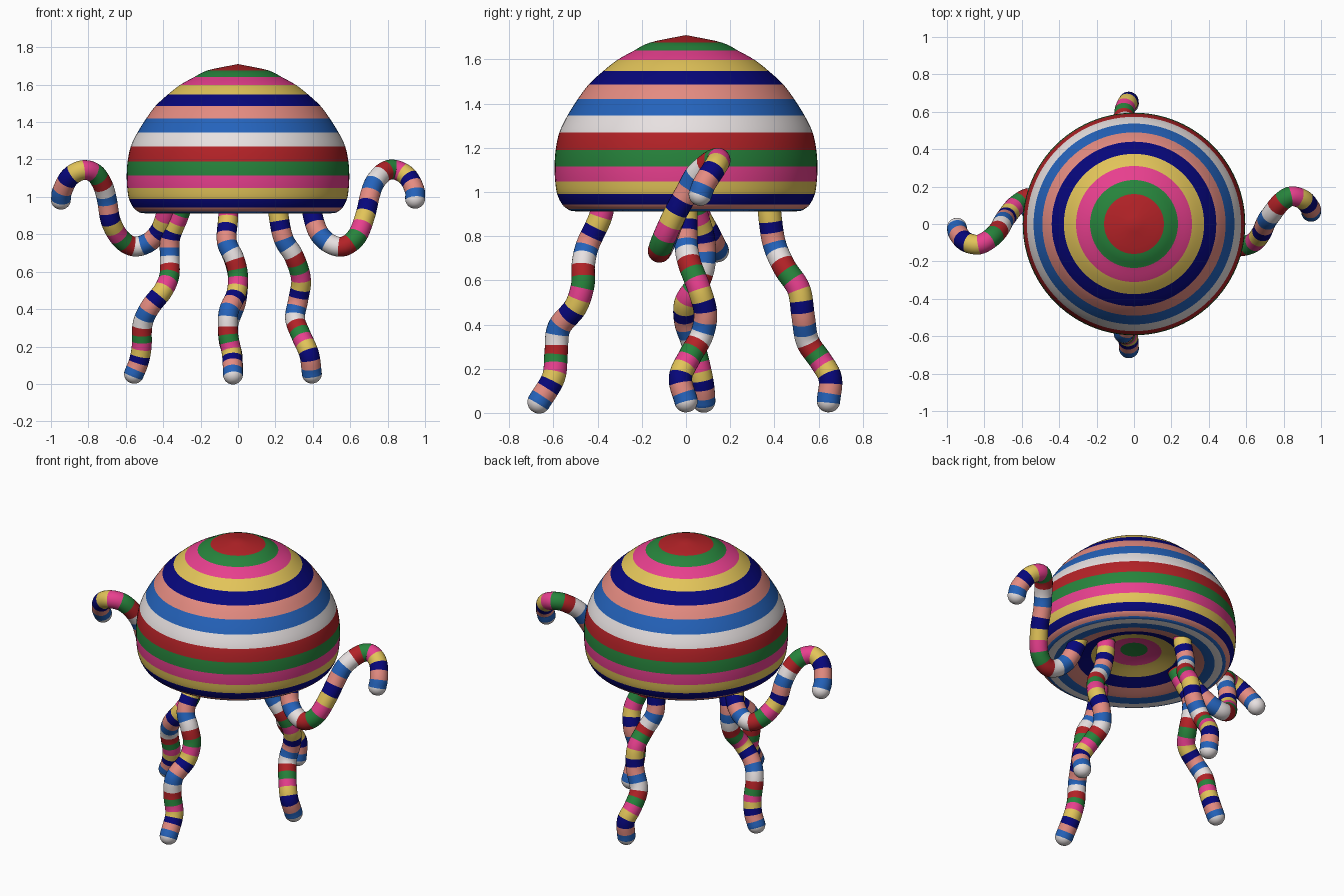
import bpy, bmesh, math
from mathutils import Vector

if "Cube" in bpy.data.objects:
    bpy.data.objects.remove(bpy.data.objects["Cube"])

# Colours in stripe order, counted from a tentacle tip upwards
COLOURS = [("white", (0.80, 0.75, 0.75)), ("blue", (0.018, 0.125, 0.50)),
           ("salmon", (0.78, 0.26, 0.22)), ("navy", (0.002, 0.002, 0.20)),
           ("yellow", (0.76, 0.55, 0.10)), ("pink", (0.80, 0.05, 0.27)),
           ("green", (0.02, 0.23, 0.045)), ("red", (0.45, 0.016, 0.02))]
MATS = []
for name, c in COLOURS:
    m = bpy.data.materials.new(name)
    m.diffuse_color = (*c, 1)
    m.use_nodes = True
    m.node_tree.nodes["Principled BSDF"].inputs["Base Color"].default_value = m.diffuse_color
    MATS.append(m)
IDX = {name: i for i, (name, _) in enumerate(COLOURS)}


def spline(pts, n):
    """Catmull-Rom curve through pts, n samples per span."""
    p = [Vector(q) for q in pts]
    p = [2 * p[0] - p[1]] + p + [2 * p[-1] - p[-2]]
    out = []
    for i in range(1, len(p) - 2):
        a, b, c, d = p[i - 1:i + 3]
        for k in range(n):
            t = k / n
            out.append(0.5 * (2 * b + (c - a) * t + (2 * a - 5 * b + 4 * c - d) * t * t
                              + (3 * b - a - 3 * c + d) * t ** 3))
    out.append(p[-2])
    return out


def finish(bm, name):
    bmesh.ops.recalc_face_normals(bm, faces=bm.faces)
    me = bpy.data.meshes.new(name)
    bm.to_mesh(me)
    bm.free()
    for m in MATS:
        me.materials.append(m)
    for f in me.polygons:
        f.use_smooth = True
    ob = bpy.data.objects.new(name, me)
    bpy.context.collection.objects.link(ob)
    return ob


def skin(name, rings, mats):
    """Join rings of points; a one-point ring is a pole."""
    bm = bmesh.new()
    vr = [[bm.verts.new(p) for p in r] for r in rings]
    for a, b, m in zip(vr, vr[1:], mats):
        n = max(len(a), len(b))
        for k in range(n):
            j = (k + 1) % n
            if len(a) == 1:
                f = bm.faces.new((a[0], b[j], b[k]))
            elif len(b) == 1:
                f = bm.faces.new((a[k], a[j], b[0]))
            else:
                f = bm.faces.new((a[k], a[j], b[j], b[k]))
            f.material_index = m
    return finish(bm, name)


# Dome: lathe profile (radius, height), one stripe per span, with hollow underside
profile = [(0, 1.71), (0.16, 1.677), (0.235, 1.64), (0.31, 1.598), (0.375, 1.547),
           (0.44, 1.487), (0.49, 1.42), (0.537, 1.345), (0.573, 1.27), (0.59, 1.19),
           (0.595, 1.115), (0.592, 1.047), (0.583, 0.99), (0.56, 0.943), (0.535, 0.922),
           (0.515, 0.914), (0.47, 0.912), (0.41, 0.917), (0.33, 0.938), (0.25, 0.965),
           (0.16, 0.992), (0.08, 1.006), (0, 1.01)]
outer = ["red", "green", "pink", "yellow", "navy", "salmon", "blue", "white"]
bands = outer + outer[:7] + ["white", "blue", "salmon", "navy", "yellow", "pink", "green"]
SUB, SEG = 4, 96
rings = []
for p in spline([(r, 0, z) for r, z in profile], SUB):
    if p.x < 1e-5:
        rings.append([(0, 0, p.z)])
    else:
        rings.append([(p.x * math.cos(2 * math.pi * k / SEG),
                       p.x * math.sin(2 * math.pi * k / SEG), p.z) for k in range(SEG)])
skin("dome", rings, [IDX[bands[i // SUB]] for i in range(len(rings) - 1)])

# Tentacles: striped tubes with round tips
R, SIDES, STEP = 0.053, 24, 5


def tentacle(name, pts, axis, red1, red2):
    """pts run from dome to tip; red1, red2 locate two red stripes along an axis."""
    path = spline(pts, 20)[::-1]
    path.insert(0, path[0] + (path[0] - path[1]).normalized() * R)
    s = [0.0]
    for a, b in zip(path, path[1:]):
        s.append(s[-1] + (b - a).length)

    def nearest(v):
        return s[min(range(1, len(path)), key=lambda i: abs(path[i][axis] - v))]
    s1, s2 = nearest(red1), nearest(red2)

    def length_at(u):
        return u * s1 / 7.5 if u < 7.5 else s1 + (u - 7.5) * (s2 - s1) / 8

    def at(d):
        i = 0
        while i < len(s) - 2 and s[i + 1] < d:
            i += 1
        t = (d - s[i]) / (s[i + 1] - s[i])
        return path[i].lerp(path[i + 1], t), (path[i + 1] - path[i]).normalized()

    rings, mats = [[path[0]]], []
    side, k = Vector((0.31, 0.95, 0.05)), 0
    # fine rings around the round tip, then even rings in each stripe
    us = [j / 16 for j in range(1, 32)] + [2 + j / STEP for j in range(200)]
    prev = 0
    for u in us:
        d = length_at(u)
        if d > s[-1]:
            break
        c, t = at(d)
        r = math.sqrt(max(R * R - (R - d) ** 2, 0)) if d < R else R
        side = (side - t * side.dot(t)).normalized()
        up = t.cross(side)
        rings.append([c + r * (side * math.cos(2 * math.pi * q / SIDES)
                               + up * math.sin(2 * math.pi * q / SIDES)) for q in range(SIDES)])
        mats.append(int((u + prev) / 2) % 8)
        prev = u
    rings.append([c])
    mats.append(mats[-1])
    skin(name, rings, mats)


tentacle("front_leg", [(-.05, -.37, .97), (-.053, -.39, .88), (-.06, -.445, .76), (-.02, -.465, .67),
                       (0, -.467, .58), (-.01, -.50, .48), (-.05, -.575, .385), (-.053, -.588, .27),
                       (-.033, -.60, .16), (-.027, -.665, .05)], 2, .28, .64)
tentacle("back_leg", [(-.05, .375, .98), (-.053, .38, .89), (-.06, .40, .765), (-.02, .445, .66),
                      (0, .51, .56), (-.01, .53, .44), (-.05, .55, .325), (-.05, .61, .235),
                      (-.03, .653, .155), (-.027, .645, .055)], 2, .295, .66)
tentacle("left_leg", [(-.29, .03, .97), (-.32, .05, .89), (-.362, .08, .78), (-.365, .08, .67),
                      (-.367, .05, .58), (-.40, 0, .50), (-.47, 0, .41), (-.51, .03, .32),
                      (-.515, .06, .2), (-.53, .075, .12), (-.556, .08, .054)], 2, .283, .61)
tentacle("right_leg", [(.21, 0, .99), (.22, 0, .88), (.246, 0, .77), (.30, .015, .68),
                       (.337, .06, .56), (.322, .088, .45), (.305, .07, .35), (.337, .02, .26),
                       (.38, -.025, .16), (.395, 0, .055)], 2, .30, .668)
tentacle("left_arm", [(-.37, .03, .98), (-.39, .06, .89), (-.42, .10, .815), (-.48, .13, .755),
                      (-.56, .14, .735), (-.63, .10, .78), (-.68, .04, .87), (-.70, .01, .98),
                      (-.722, -.03, 1.06), (-.765, -.075, 1.125), (-.83, -.11, 1.143),
                      (-.90, -.095, 1.105), (-.94, -.05, 1.03), (-.947, -.02, .985)], 0, -.73, -.585)
tentacle("right_arm", [(.39, -.02, .98), (.40, -.05, .90), (.43, -.085, .81), (.49, -.11, .75),
                       (.565, -.12, .735), (.636, -.10, .79), (.68, -.05, .90), (.706, .01, 1.01),
                       (.733, .05, 1.08), (.785, .115, 1.135), (.84, .148, 1.145),
                       (.905, .13, 1.11), (.943, .085, 1.04), (.947, .065, .99)], 0, .78, .572)
